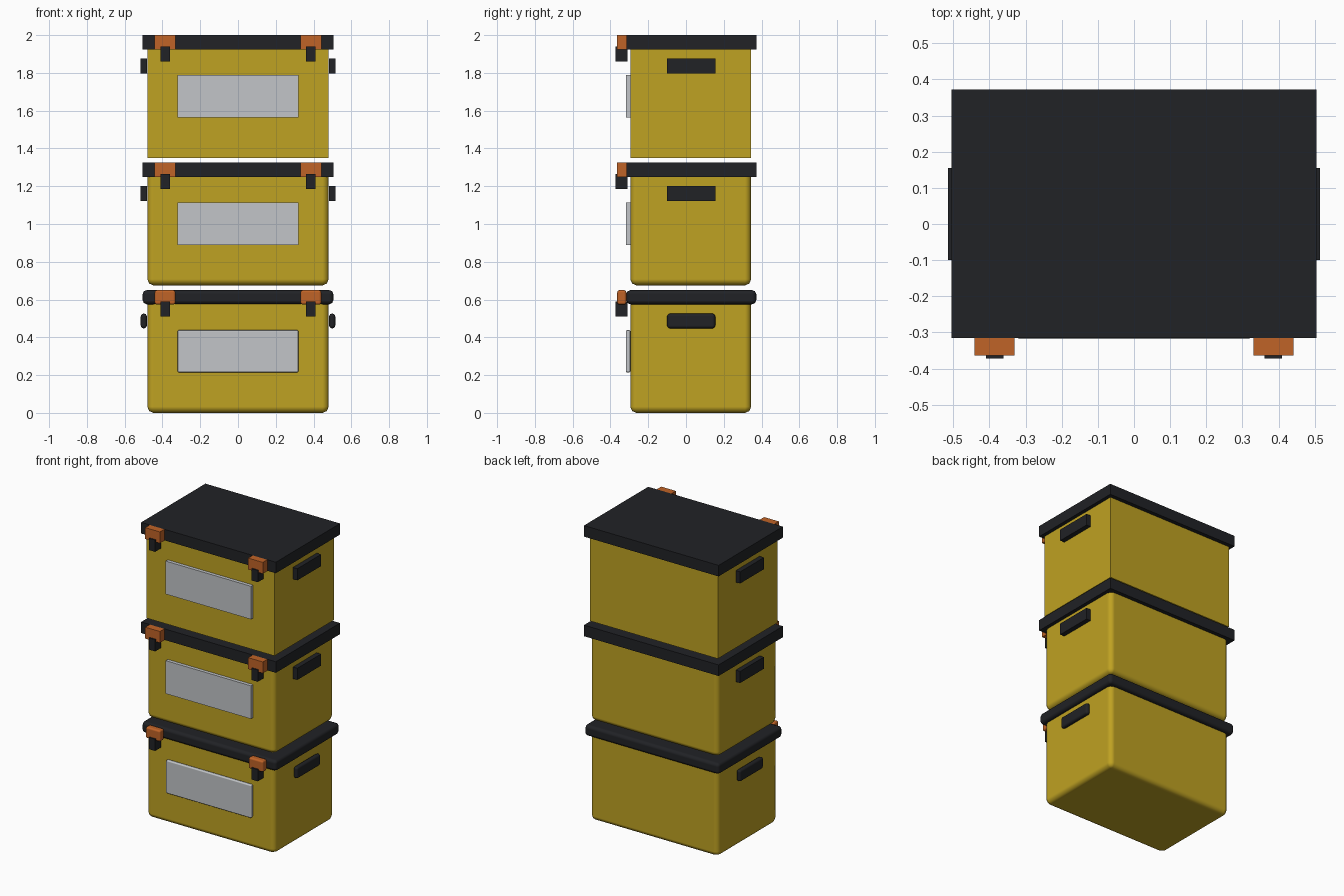
import bpy
import bmesh
from mathutils import Vector

if "Cube" in bpy.data.objects:
    bpy.data.objects.remove(bpy.data.objects["Cube"])


def material(name, color):
    m = bpy.data.materials.new(name)
    m.diffuse_color = (*color, 1)
    m.use_nodes = True
    m.node_tree.nodes["Principled BSDF"].inputs["Base Color"].default_value = m.diffuse_color
    return m


YELLOW = material("yellow_plastic", (0.52, 0.36, 0.016))
BLACK = material("black_plastic", (0.015, 0.016, 0.019))
ORANGE = material("orange_plastic", (0.53, 0.125, 0.02))
GREY = material("label_grey", (0.54, 0.56, 0.58))


def box(name, lo, hi, mat, bevel=0.0):
    """Axis-aligned box between two corners, optionally with rounded edges."""
    lo, hi = Vector(lo), Vector(hi)
    centre, size = (lo + hi) / 2, hi - lo
    bm = bmesh.new()
    bmesh.ops.create_cube(bm, size=1)
    bmesh.ops.scale(bm, vec=size, verts=bm.verts)
    mesh = bpy.data.meshes.new(name)
    bm.to_mesh(mesh)
    bm.free()
    mesh.materials.append(mat)
    ob = bpy.data.objects.new(name, mesh)
    ob.location = centre
    bpy.context.collection.objects.link(ob)
    if bevel:
        mesh.polygons.foreach_set("use_smooth", [True] * len(mesh.polygons))
        mod = ob.modifiers.new("rounded_edges", 'BEVEL')
        mod.width = bevel
        mod.segments = 2
        mod.harden_normals = True
    return ob


def crate(level, z, body_bevel, trim):
    """One lidded crate; trim scales the edge rounding of the small parts."""
    # Tub, running up inside the lid
    box(f"{level}_tub", (-0.48, -0.295, z), (0.48, 0.345, z + 0.61), YELLOW, body_bevel)
    # Overhanging lid
    box(f"{level}_lid", (-0.505, -0.316, z + 0.575), (0.505, 0.372, z + 0.65),
        BLACK, 0.022 * trim)
    # Front label plate
    box(f"{level}_label", (-0.32, -0.318, z + 0.214), (0.32, -0.294, z + 0.438),
        GREY, 0.007 * trim)
    for side, s in (("left", -1), ("right", 1)):
        # Side handle
        xs = sorted((s * 0.482, s * 0.515))
        box(f"{level}_{side}_handle", (xs[0], -0.1, z + 0.447), (xs[1], 0.155, z + 0.526),
            BLACK, 0.0155 * trim)
        # Orange clip and the black latch tongue under it
        xs = sorted((s * 0.331, s * 0.441))
        box(f"{level}_{side}_clip", (xs[0], -0.364, z + 0.573), (xs[1], -0.316, z + 0.65),
            ORANGE, 0.012 * trim)
        xs = sorted((s * 0.361, s * 0.409))
        box(f"{level}_{side}_latch", (xs[0], -0.372, z + 0.51), (xs[1], -0.311, z + 0.59), BLACK)


# Stack of three crates: fully rounded, rounded tub only, all sharp
crate("bottom", 0.0, 0.033, 1)
crate("middle", 0.675, 0.033, 0)
crate("top", 1.35, 0.0, 0)
